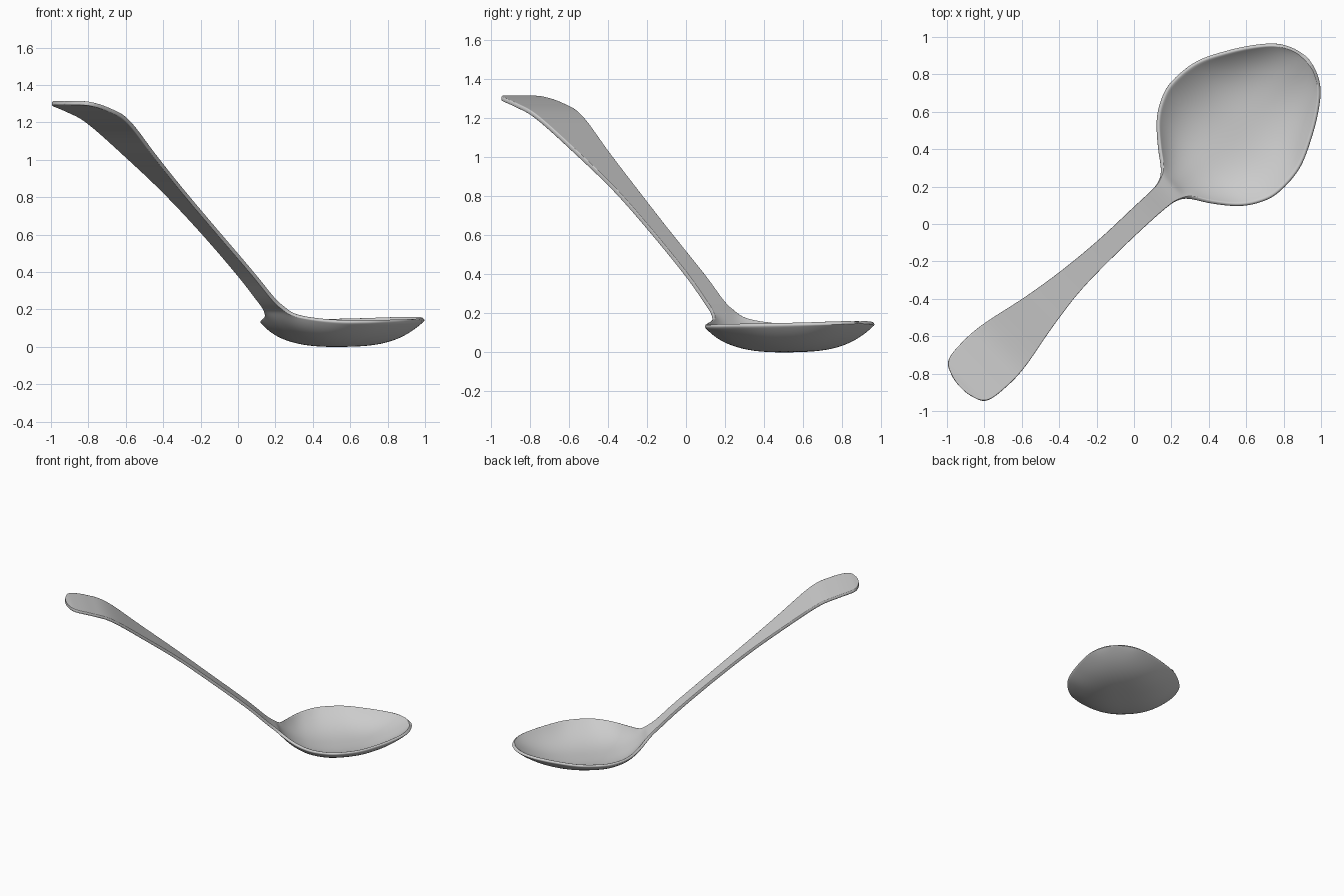
import bpy, bmesh, math
from mathutils import Vector

if "Cube" in bpy.data.objects:
    bpy.data.objects.remove(bpy.data.objects["Cube"])

ANGLE = math.radians(43.7)   # diagonal direction of the ladle in plan
THICK = 0.022
COLS = 28
STEPS = 5

# stations along the axis: (distance, sideways shift, half width, rim height)
stations = [Vector(v) for v in (
    (-1.274, 0.010, 0.000, 1.304), (-1.262, 0.010, 0.082, 1.303),
    (-1.220, 0.010, 0.150, 1.298), (-1.100, 0.010, 0.168, 1.266),
    (-0.950, 0.010, 0.160, 1.203), (-0.700, 0.012, 0.110, 1.014),
    (-0.460, 0.014, 0.075, 0.828), (-0.200, 0.010, 0.060, 0.614),
    (0.060, 0.008, 0.059, 0.393), (0.200, 0.004, 0.062, 0.262),
    (0.260, 0.003, 0.074, 0.212), (0.315, 0.003, 0.110, 0.172),
    (0.385, 0.000, 0.210, 0.150), (0.470, 0.000, 0.311, 0.140),
    (0.560, 0.000, 0.375, 0.139), (0.670, 0.000, 0.410, 0.140),
    (0.840, 0.000, 0.396, 0.143), (1.000, 0.000, 0.322, 0.146),
    (1.130, 0.000, 0.240, 0.149), (1.215, 0.000, 0.165, 0.151),
    (1.262, 0.000, 0.080, 0.152), (1.274, 0.000, 0.000, 0.152))]


def mirrored(v):
    return Vector((v[0], v[1], -v[2], v[3]))


def smooth_rows(pts):
    """Catmull-Rom through the stations, with rounded ends."""
    p = [mirrored(pts[1])] + pts + [mirrored(pts[-2])]
    rows = []
    for i in range(1, len(p) - 2):
        a, b, c, d = p[i - 1:i + 3]
        for k in range(STEPS):
            t = k / STEPS
            rows.append(0.5 * (2 * b + (c - a) * t
                               + (2 * a - 5 * b + 4 * c - d) * t * t
                               + (3 * b - a - 3 * c + d) * t ** 3))
    return rows + [pts[-1]]


def bowl_depth(s):
    r = abs(s - 0.78) / 0.495
    return 0.131 * (1 - r ** 2.7) if r < 1 else 0.0


# one continuous sheet: handle, neck and dished bowl
bm = bmesh.new()
grid = []
ca, sa = math.cos(ANGLE), math.sin(ANGLE)
for s, shift, half, rim in smooth_rows(stations):
    row = []
    for j in range(COLS + 1):
        u = -math.cos(math.pi * j / COLS) * 0.5 + (2 * j / COLS - 1) * 0.5
        t = shift + u * half
        z = rim - bowl_depth(s) * (1 - abs(u) ** 2.7)
        row.append(bm.verts.new((s * ca - t * sa, s * sa + t * ca, z)))
    grid.append(row)
for r0, r1 in zip(grid, grid[1:]):
    for j in range(COLS):
        bm.faces.new((r0[j], r1[j], r1[j + 1], r0[j + 1])).smooth = True
bmesh.ops.remove_doubles(bm, verts=bm.verts, dist=1e-4)
bmesh.ops.recalc_face_normals(bm, faces=bm.faces)
mesh = bpy.data.meshes.new("ladle")
bm.to_mesh(mesh)
bm.free()
ladle = bpy.data.objects.new("ladle", mesh)
bpy.context.collection.objects.link(ladle)

# metal thickness with a softened edge
solid = ladle.modifiers.new("thickness", 'SOLIDIFY')
solid.thickness = THICK
solid.offset = 0
soft = ladle.modifiers.new("soft_edge", 'SUBSURF')
soft.levels = soft.render_levels = 1
